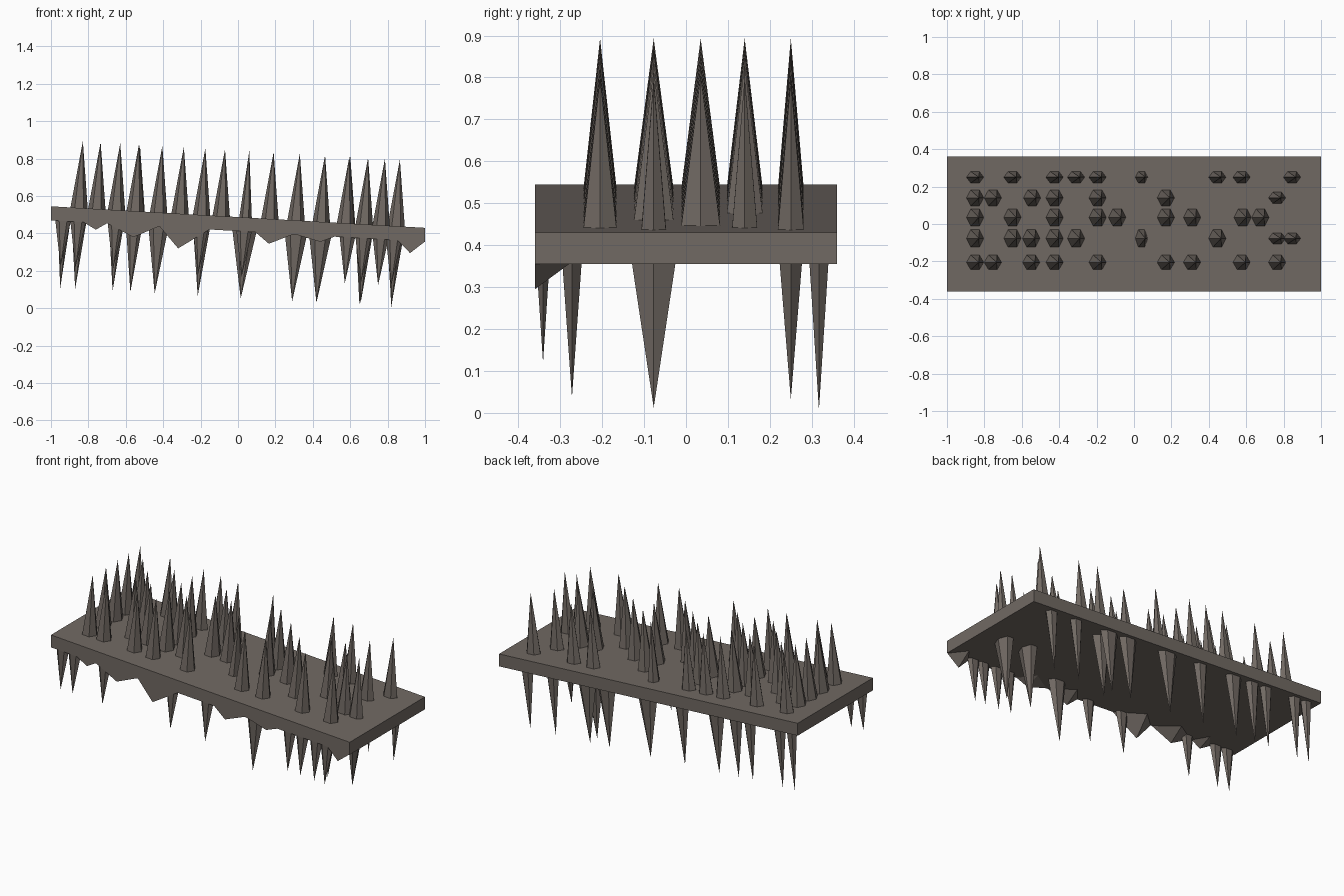
import bpy, bmesh, math

if "Cube" in bpy.data.objects:
    bpy.data.objects.remove(bpy.data.objects["Cube"])

SLOPE = -0.0575
TOP, BOTTOM = 0.4875, 0.4125          # slab heights at x = 0

mat = bpy.data.materials.new("brown grey stone")
mat.diffuse_color = (0.165, 0.142, 0.125, 1)
mat.use_nodes = True
mat.node_tree.nodes["Principled BSDF"].inputs["Base Color"].default_value = mat.diffuse_color


def finish(bm, name):
    bmesh.ops.recalc_face_normals(bm, faces=bm.faces)
    me = bpy.data.meshes.new(name)
    bm.to_mesh(me)
    bm.free()
    me.materials.append(mat)
    ob = bpy.data.objects.new(name, me)
    bpy.context.collection.objects.link(ob)


def spike(bm, x, y, rx, ry, base_z, length, sides=6):
    """Elliptical cone standing square to the sloping slab (negative = hanging)."""
    sink = -0.006 if length > 0 else 0.006
    ring = []
    for i in range(sides):
        a = 2 * math.pi * i / sides
        px = x + rx * math.cos(a)
        ring.append(bm.verts.new((px, y + ry * math.sin(a), base_z + SLOPE * px + sink)))
    tip = bm.verts.new((x - SLOPE * length, y, base_z + SLOPE * x + length))
    bm.faces.new(ring)
    for i in range(sides):
        bm.faces.new((ring[i], ring[(i + 1) % sides], tip))


# sloping slab with upright ends
bm = bmesh.new()
bmesh.ops.create_cube(bm, size=1)
for v in bm.verts:
    x = v.co.x * 2
    v.co = (x, v.co.y * 0.72, (TOP if v.co.z > 0 else BOTTOM) + SLOPE * x)
finish(bm, "slab")

# upper spikes: rows of (y, y radius, x positions)
rows = [
    (0.25, 0.036, (-.85, -.65, -.425, -.31, -.195, .04, .445, .575, .845)),
    (0.14, 0.05, (-.85, -.755, -.545, -.425, -.195, .17)),
    (0.14, 0.035, (.765,)),
    (0.035, 0.054, (-.85, -.65, -.425, -.195, -.09, .17, .31, .58, .675)),
    (-0.077, 0.055, (-.65, -.55, -.425, -.31)),
    (-0.077, 0.055, (-.85, .04, .445)),
    (-0.077, 0.034, (.765, .845)),
    (-0.205, 0.046, (-.85, -.755, -.55, -.425, -.195, .17, .31, .575, .765)),
]
bm = bmesh.new()
for y, ry, xs in rows:
    for x in xs:
        spike(bm, x, y, 0.034 if x == .04 else 0.047, ry, TOP, 0.357)
finish(bm, "upper_spikes")

# hanging spikes: long ones at the back, middle and front
bm = bmesh.new()
for x, rx in ((-.93, .035), (-.85, .04), (-.65, .04), (-.555, .045), (-.425, .055),
              (-.195, .045), (.035, .065), (.31, .06), (.44, .06), (.67, .04), (.84, .04)):
    spike(bm, x, 0.317, rx, 0.027, BOTTOM, -0.358)
spike(bm, .44, 0.25, .06, .034, BOTTOM, -0.355)
spike(bm, .31, -0.272, .06, .03, BOTTOM, -0.358)
for x in (.675, .84):
    spike(bm, x, -0.077, .042, .062, BOTTOM, -0.352)
# shorter ones along the front edge
for x in (-.935, -.855, -.655, -.2, .033, .585, .67, .763, .833):
    spike(bm, x, -0.341, .042, .019, BOTTOM, -0.245)
finish(bm, "hanging_spikes")

# jagged fringe flush with the front face: x start, tip x, tip z, x end
bm = bmesh.new()
for x0, xt, zt, x1 in ((-.83, -.76, .42, -.7), (-.7, -.56, .38, -.42), (-.42, -.32, .32, -.15),
                       (.09, .165, .345, .3), (.3, .44, .355, .52), (.85, .92, .295, 1.0)):
    def under(x, y):
        return bm.verts.new((x, y, BOTTOM + SLOPE * x + 0.002))
    base = [under(x0, -.36), under(xt, -.27), under(x1, -.36)]
    tip = bm.verts.new((xt, -.36, zt))
    bm.faces.new(base)
    for i in range(3):
        bm.faces.new((base[i], base[(i + 1) % 3], tip))
finish(bm, "front_fringe")
